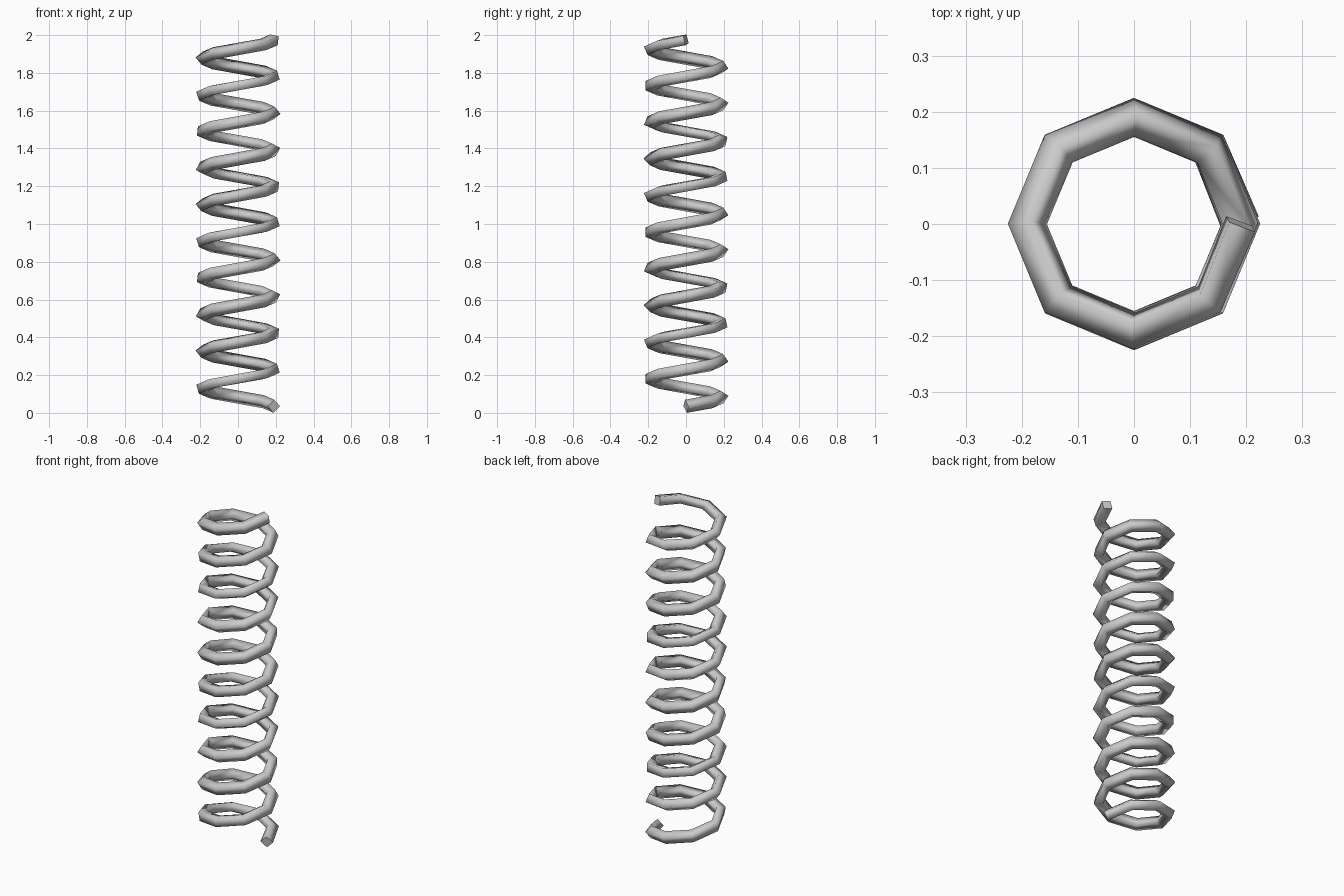
import bpy
from math import cos, sin, tau

if "Cube" in bpy.data.objects:
    bpy.data.objects.remove(bpy.data.objects["Cube"])

RADIUS, WIRE = 0.19, 0.035
TURNS, STEPS = 10, 8
Z0, Z1 = 0.035, 1.975

# Helical path: straight segments, eight per turn
count = TURNS * STEPS
curve = bpy.data.curves.new("coil_spring", 'CURVE')
curve.dimensions = '3D'
curve.twist_mode = 'MINIMUM'
path = curve.splines.new('POLY')
path.points.add(count)
for i, p in enumerate(path.points):
    a = tau * i / STEPS
    p.co = (RADIUS * cos(a), RADIUS * sin(a), Z0 + (Z1 - Z0) * i / count, 1)
path.use_smooth = True

# Four-sided wire section with closed ends
curve.fill_mode = 'FULL'
curve.bevel_depth = WIRE
curve.bevel_resolution = 0
curve.use_fill_caps = True

spring = bpy.data.objects.new("coil_spring", curve)
bpy.context.collection.objects.link(spring)

# Turn the swept wire into a mesh
bpy.context.view_layer.objects.active = spring
spring.select_set(True)
bpy.ops.object.convert(target='MESH')
